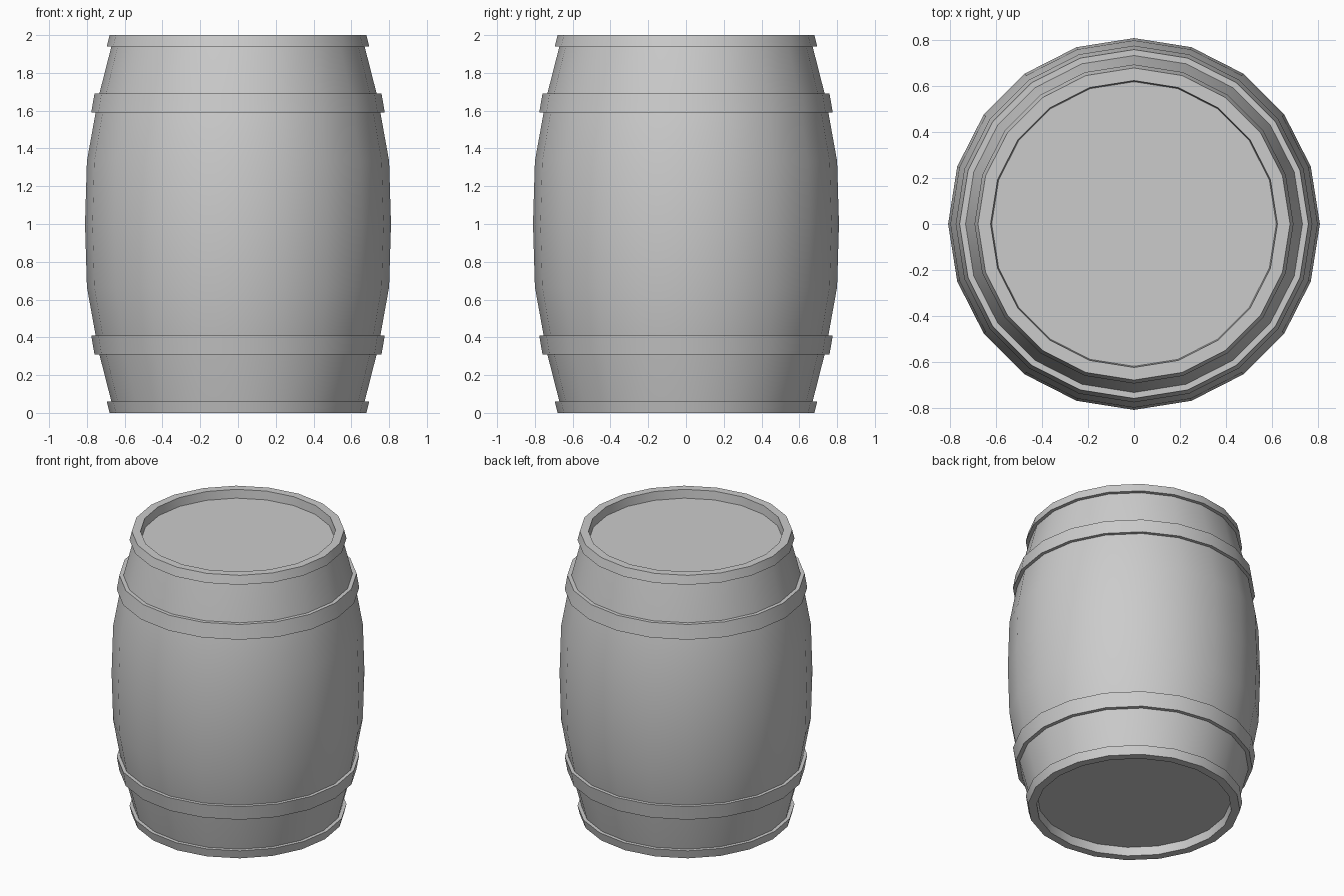
import bpy, bmesh, math

if "Cube" in bpy.data.objects:
    bpy.data.objects.remove(bpy.data.objects["Cube"])

SIDES = 20
BODY = [(0.655, 0), (0.74, 1/3), (0.80, 2/3), (0.81, 1),
        (0.80, 4/3), (0.74, 5/3), (0.655, 2)]


def body_radius(z):
    for (r0, z0), (r1, z1) in zip(BODY, BODY[1:]):
        if z <= z1 + 1e-6:
            return r0 + (r1 - r0) * (z - z0) / (z1 - z0)


def lathe(name, profile, closed=False):
    """Spin an (r, z) profile round z; open profiles get flat end caps."""
    bm = bmesh.new()
    rings = []
    for r, z in profile:
        rings.append([bm.verts.new((r * math.cos(2 * math.pi * i / SIDES),
                                    r * math.sin(2 * math.pi * i / SIDES), z))
                      for i in range(SIDES)])
    pairs = list(zip(rings, rings[1:]))
    if closed:
        pairs.append((rings[-1], rings[0]))
    else:
        bm.faces.new(rings[0])
        bm.faces.new(rings[-1])
    for a, b in pairs:
        for i in range(SIDES):
            j = (i + 1) % SIDES
            bm.faces.new((a[i], a[j], b[j], b[i]))
    bmesh.ops.recalc_face_normals(bm, faces=bm.faces)
    me = bpy.data.meshes.new(name)
    bm.to_mesh(me)
    bm.free()
    ob = bpy.data.objects.new(name, me)
    bpy.context.collection.objects.link(ob)
    bpy.ops.object.select_all(action='DESELECT')
    ob.select_set(True)
    bpy.context.view_layer.objects.active = ob
    bpy.ops.object.shade_smooth_by_angle(angle=math.radians(30))
    return ob


# Bulging staves with a recessed lid at each end
lathe("barrel_body", [(0.62, 0.06), (0.625, 0)] + BODY + [(0.625, 2), (0.62, 1.94)])


# Flared hoops: (low z, low radius, high z, high radius), mirrored top to bottom
def hoop(name, z0, r0, z1, r1):
    lathe(name, [(body_radius(z0), z0), (r0, z0), (r1, z1), (body_radius(z1), z1)],
          closed=True)


for label, z0, r0, z1, r1 in (("end_hoop", 0, 0.68, 0.06, 0.695),
                              ("middle_hoop", 0.31, 0.76, 0.41, 0.777)):
    hoop(label + "_lower", z0, r0, z1, r1)
    hoop(label + "_upper", 2 - z1, r1, 2 - z0, r0)
